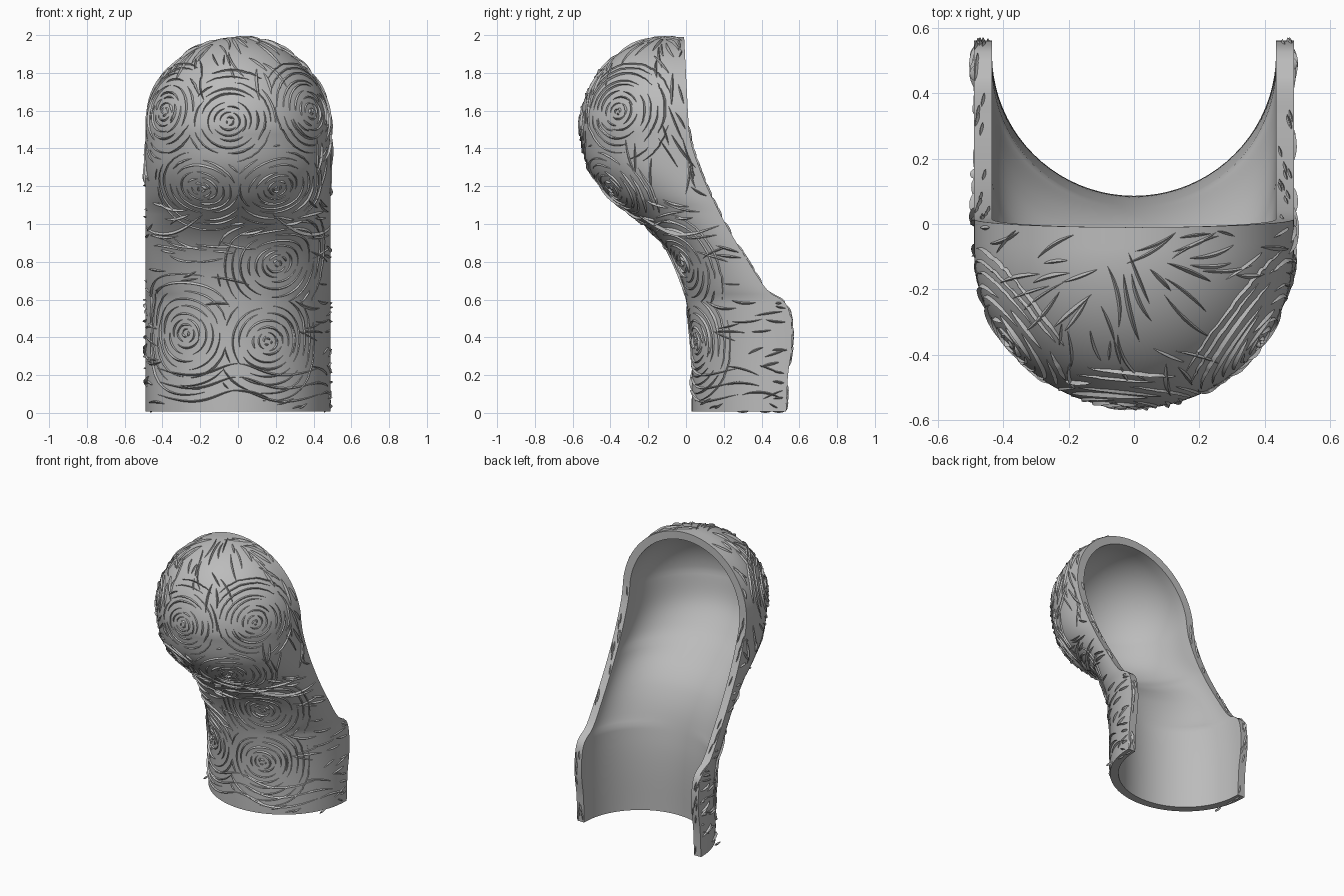
import bpy, bmesh, math, random
from mathutils import Vector
from mathutils.bvhtree import BVHTree

random.seed(4)
cube = bpy.data.objects.get("Cube")
if cube:
    bpy.data.objects.remove(cube)

grey = bpy.data.materials.new("plain_grey")
grey.use_nodes = True
grey.diffuse_color = (0.5, 0.5, 0.5, 1)
grey.node_tree.nodes["Principled BSDF"].inputs["Base Color"].default_value = (0.5, 0.5, 0.5, 1)

# Side profile as (height, y): front surface and open back edge
FRONT = [(0, .03), (.3, .03), (.5, .015), (.7, -.025), (.85, -.09), (.95, -.17),
         (1.05, -.29), (1.15, -.41), (1.3, -.52), (1.5, -.565)]
BACK = [(0, .53), (.2, .54), (.35, .56), (.5, .555), (.59, .52), (.64, .44), (.8, .33),
        (1, .21), (1.2, .11), (1.4, .035), (1.5, .015)]
RADIUS, WALL, BASE, DOME = .49, .055, .008, 1.5
ARC, SIDE, ROWS, DOME_ROWS = 40, 5, 60, 24


def curve_y(table, z):
    """Smooth interpolation through a profile table."""
    z = min(max(z, table[0][0]), table[-1][0])
    i = next(k for k in range(len(table) - 1) if z <= table[k + 1][0])

    def slope(k):
        a, b = table[max(k - 1, 0)], table[min(k + 1, len(table) - 1)]
        return (b[1] - a[1]) / (b[0] - a[0])
    (z0, y0), (z1, y1) = table[i], table[i + 1]
    h = z1 - z0
    t = (z - z0) / h
    return ((1 + 2 * t) * (1 - t) ** 2 * y0 + t * (1 - t) ** 2 * h * slope(i)
            + t * t * (3 - 2 * t) * y1 + t * t * (t - 1) * h * slope(i + 1))


def back_y(z):
    return curve_y(BACK, z) - .025 * max(0, z - DOME) / RADIUS


def section(row, inset):
    """U-shaped cross-section; rows past ROWS close into the dome."""
    radius = RADIUS - inset
    if row <= ROWS:
        z, scale = BASE + (DOME - BASE) * row / ROWS, 1
        rim = curve_y(BACK, z)
    else:
        phi = math.pi / 2 * (row - ROWS) / DOME_ROWS
        z, scale = DOME + radius * math.sin(phi), math.cos(phi)
        rim = back_y(DOME + RADIUS * math.sin(phi))
    front = curve_y(FRONT, z)
    centre = min(front + RADIUS, rim)
    half, depth = radius * scale, (centre - front - inset) * scale
    pts = [(-half, rim + (centre - rim) * i / SIDE, z) for i in range(SIDE)]
    for i in range(ARC + 1):
        a = math.pi * i / ARC
        pts.append((-half * math.cos(a), centre - depth * math.sin(a), z))
    pts += [(half, rim + (centre - rim) * i / SIDE, z) for i in reversed(range(SIDE))]
    return [Vector(p) for p in pts]


def finish(bm, name, angle):
    mesh = bpy.data.meshes.new(name)
    bm.to_mesh(mesh)
    bm.free()
    mesh.materials.append(grey)
    obj = bpy.data.objects.new(name, mesh)
    bpy.context.collection.objects.link(obj)
    bpy.ops.object.select_all(action='DESELECT')
    obj.select_set(True)
    bpy.context.view_layer.objects.active = obj
    bpy.ops.object.shade_smooth_by_angle(angle=math.radians(angle))


# Hollow shell: outer and inner walls joined along the open rim
outer = [section(r, 0) for r in range(ROWS + DOME_ROWS + 1)]
inner = [section(r, WALL) for r in range(ROWS + DOME_ROWS + 1)]
bm = bmesh.new()
loops = [[bm.verts.new(p) for p in o + i[::-1]] for o, i in zip(outer, inner)]
count = len(loops[0])
for low, high in zip(loops, loops[1:]):
    for j in range(count):
        k = (j + 1) % count
        bm.faces.new((low[j], low[k], high[k], high[j]))
for j in range(count // 2 - 1):
    bm.faces.new((loops[0][j], loops[0][count - 1 - j], loops[0][count - 2 - j], loops[0][j + 1]))
bmesh.ops.remove_doubles(bm, verts=bm.verts, dist=1e-5)
bmesh.ops.recalc_face_normals(bm, faces=bm.faces)
finish(bm, "hollow_shell", 40)

# Outer surface used to lay the grain on
width = len(outer[0])
surface = BVHTree.FromPolygons(
    [p for row in outer for p in row],
    [(r * width + j, r * width + j + 1, (r + 1) * width + j + 1, (r + 1) * width + j)
     for r in range(len(outer) - 1) for j in range(width - 1)])


def project(p):
    spot, normal = surface.find_nearest(p)[:2]
    inside = Vector((0, back_y(spot.z) + .1, min(spot.z, DOME)))
    return spot, normal if normal.dot(spot - inside) > 0 else -normal


ridges = bmesh.new()


def add_ridge(spots, size, height):
    """Tapered raised sliver following spots, a list of (point, normal)."""
    rows = []
    for i, (p, n) in enumerate(spots):
        along = spots[min(i + 1, len(spots) - 1)][0] - spots[max(i - 1, 0)][0]
        side = along.cross(n).normalized()
        t = max(0, math.sin(math.pi * i / (len(spots) - 1))) ** .7 + .05
        rows.append([ridges.verts.new(p + side * (size * t * s) + n * h) for s, h in
                     ((-1, -.003), (.3, height * t), (1, -.003))])
    for a, b in zip(rows, rows[1:]):
        for j in range(2):
            ridges.faces.new((a[j], a[j + 1], b[j + 1], b[j]))


def lay(path, size, height, keep=lambda p: True):
    """Project a path on the surface and keep the pieces clear of the rim."""
    run = []
    for p in path + [None]:
        spot = project(p) if p else None
        if spot and spot[0].y < back_y(spot[0].z) - .015 and spot[0].z > .02 and keep(spot[0]):
            run.append(spot)
        else:
            if len(run) > 4:
                add_ridge(run, size, height)
            run = []


# Knots: concentric broken rings of grain
knots = [project(Vector(p)) for p in (
    (-.05, -.6, 1.55), (.4, -.37, 1.6), (-.4, -.37, 1.6), (.22, -.42, 1.17),
    (-.2, -.42, 1.17), (.2, 0, .8), (.16, .05, .38), (-.28, .1, .42))]
for centre, normal in knots:
    u = normal.cross(Vector((0, 0, 1))).normalized()
    v = u.cross(normal)
    for ring in range(9):
        r = .02 + .029 * ring + .0016 * ring ** 2

        def clear(p):
            return all((p - c).length > r * .9 for c, _ in knots if c != centre)
        start = random.uniform(0, 6.28)
        end = start + 5.9
        while start < end:
            sweep = random.uniform(.8, 2.3)
            steps = max(8, int(sweep * r / .012))
            drift = random.uniform(-.012, .012)
            path = []
            for i in range(steps + 1):
                a = start + sweep * i / steps
                q = r + drift * i / steps
                path.append(centre + u * (q * math.cos(a)) + v * (q * .92 * math.sin(a)))
            lay(path, random.uniform(.004, .008), random.uniform(.006, .013), clear)
            start += sweep + random.uniform(.1, .6)

# Loose grain between the knots: upright on the dome, level below it
for _ in range(260):
    p, n = project(random.choice(random.choice(outer)))
    if min((p - c).length for c, _ in knots) < .24:
        continue
    level = n.cross(Vector((0, 0, 1)))
    if level.length < .1:
        continue
    level.normalize()
    upright = level.cross(n)
    turn = random.uniform(-.4, .4) + (1.3 if p.z > 1.25 else 0)
    bend, length = random.uniform(-2, 2), random.uniform(.08, .24)
    d = level * math.cos(turn) + upright * math.sin(turn)
    cross = upright * math.cos(turn) - level * math.sin(turn)
    path = []
    for i in range(15):
        s = length * (i / 14 - .5)
        path.append(p + d * s + cross * (bend * s * s))
    lay(path, random.uniform(.005, .009), random.uniform(.007, .015))

# Long creases around the neck and waves above the base
for side in (-1, 1):
    lay([Vector((side * (.2 + .012 * i), -.3 + .02 * i, 1 - .05 * math.sin(i / 8)))
         for i in range(27)], .01, .016)
    for z in (.09, .16, .23):
        lay([Vector((side * .014 * i, .02 + .0005 * i * i, z + .03 * math.cos(i / 5)))
             for i in range(26)], .007, .012)

# Short slivers along the back rim and the bottom corners
for side in (-1, 1):
    for _ in range(24):
        z = random.uniform(.04, 1.5)
        x = side * (RADIUS - random.uniform(.005, WALL - .01))
        add_ridge([(Vector((x + .0012 * i * side, back_y(z + .008 * i), z + .008 * i)),
                    Vector((0, 1, .2)).normalized()) for i in range(-4, 5)], .006, .009)
    for y in (.3, .42, .49):
        add_ridge([(Vector((side * (RADIUS - .03), y + .008 * i, BASE)), Vector((0, 0, -1)))
                   for i in range(-4, 5)], .008, .0075)

finish(ridges, "grain_ridges", 30)
